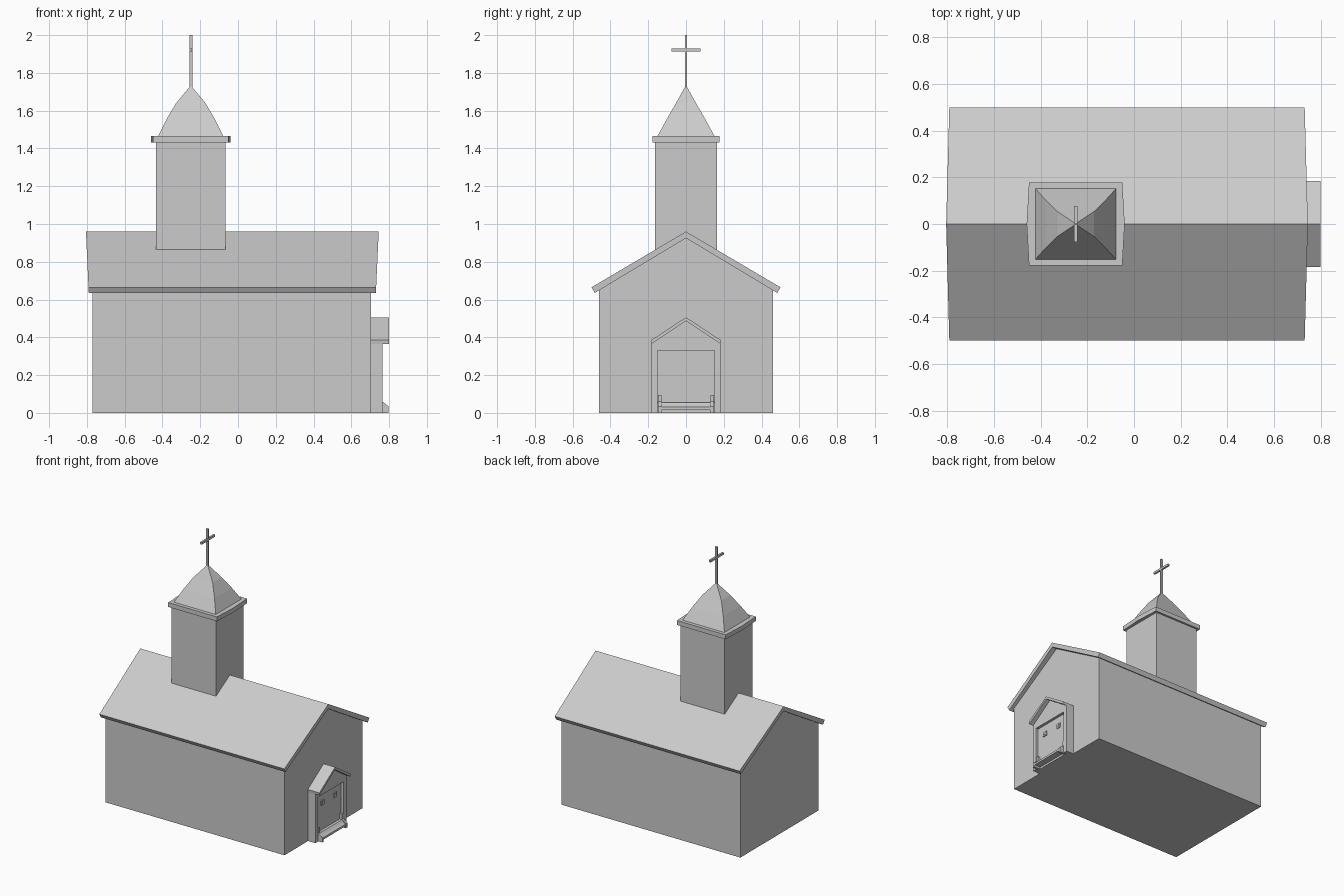
import bpy, bmesh
from mathutils import Vector

old = bpy.data.objects.get("Cube")
if old:
    bpy.data.objects.remove(old, do_unlink=True)

grey = bpy.data.materials.new("plain grey")
grey.use_nodes = True
COLOUR = (0.6, 0.6, 0.6, 1)
grey.diffuse_color = COLOUR
grey.node_tree.nodes["Principled BSDF"].inputs["Base Color"].default_value = COLOUR


def loft(name, rings):
    """Closed solid through rings with equal point counts."""
    bm = bmesh.new()
    loops = [[bm.verts.new(p) for p in ring] for ring in rings]
    n = len(loops[0])
    for a, b in zip(loops, loops[1:]):
        for i in range(n):
            j = (i + 1) % n
            bm.faces.new((a[i], a[j], b[j], b[i]))
    bm.faces.new(loops[0][::-1])
    bm.faces.new(loops[-1])
    bmesh.ops.remove_doubles(bm, verts=bm.verts, dist=1e-5)
    bmesh.ops.recalc_face_normals(bm, faces=bm.faces)
    mesh = bpy.data.meshes.new(name)
    bm.to_mesh(mesh)
    bm.free()
    mesh.materials.append(grey)
    obj = bpy.data.objects.new(name, mesh)
    bpy.context.collection.objects.link(obj)
    return obj


def along_x(name, profile, x0, x1):
    """Extrude a y-z profile along x."""
    return loft(name, [[(x, y, z) for y, z in profile] for x in (x0, x1)])


def along_y(name, profile, y0, y1):
    """Extrude an x-z profile along y."""
    return loft(name, [[(x, y, z) for x, z in profile] for y in (y0, y1)])


def box(name, x0, x1, y0, y1, z0, z1):
    return along_x(name, [(y0, z0), (y1, z0), (y1, z1), (y0, z1)], x0, x1)


def gable(half, eave, peak, base=0):
    return [(-half, base), (half, base), (half, eave), (0, peak), (-half, eave)]


def chevron(half, eave, peak, half_in, eave_in, peak_in):
    return [(-half, eave), (0, peak), (half, eave),
            (half_in, eave_in), (0, peak_in), (-half_in, eave_in)]


# Nave and main roof, whose ridge overhangs a little more than the eaves
along_x("nave", gable(0.46, 0.65, 0.925), -0.77, 0.705)
roof = chevron(0.5, 0.665, 0.96, 0.483, 0.635, 0.925)
loft("main_roof", [[(end + lean * (z - 0.635), y, z) for y, z in roof]
                   for end, lean in ((-0.79, -0.046), (0.73, 0.046))])

# Bell tower with a slightly bowed cornice
TX = -0.25
box("tower", TX - 0.183, TX + 0.183, -0.163, 0.163, 0.8, 1.44)
rim = [(-0.2, -0.178), (0.2, -0.178), (0.21, 0), (0.2, 0.178), (-0.2, 0.178), (-0.21, 0)]
loft("tower_cornice", [[(TX + x, y, z) for x, y in rim] for z in (1.432, 1.465)])

# Spire, bulging on its two end sides
spire = [(0.175, 0.154, 1.46), (0.128, 0.102, 1.555), (0.078, 0.053, 1.64), (0.003, 0.003, 1.73)]
loft("spire", [[(TX + sx * hx, sy * hy, z) for sx, sy in ((-1, -1), (1, -1), (1, 1), (-1, 1))]
               for hx, hy, z in spire])

# Cross
box("cross_post", TX - 0.008, TX + 0.008, -0.005, 0.005, 1.71, 2.0)
box("cross_arm", TX - 0.007, TX + 0.007, -0.078, 0.078, 1.913, 1.929)

# Porch: frame round the doorway, gable panel and small roof
for side, name in ((-1, "right"), (1, "left")):
    y0, y1 = sorted((side * 0.15, side * 0.182))
    box("porch_jamb_" + name, 0.7, 0.765, y0, y1, 0, 0.37)
box("porch_lintel", 0.7, 0.765, -0.15, 0.15, 0.33, 0.37)
along_x("porch_gable", gable(0.175, 0.375, 0.488, 0.365), 0.7, 0.765)
along_x("porch_roof", chevron(0.185, 0.385, 0.506, 0.182, 0.365, 0.487), 0.7, 0.8)

# Door with two small framed windows
box("door", 0.7, 0.745, -0.15, 0.15, 0, 0.33)
for y, name in ((-0.075, "right"), (0.075, "left")):
    box("window_frame_" + name, 0.74, 0.751, y - 0.018, y + 0.018, 0.24, 0.275)
    box("window_pane_" + name, 0.745, 0.754, y - 0.008, y + 0.008, 0.25, 0.265)

# Doorstep and its sloping side cheeks
along_y("doorstep", [(0.74, 0.015), (0.795, 0.015), (0.795, 0.03), (0.78, 0.04),
                     (0.765, 0.055), (0.74, 0.055)], -0.13, 0.13)
for side, name in ((-1, "right"), (1, "left")):
    y0, y1 = sorted((side * 0.13, side * 0.147))
    along_y("step_cheek_" + name, [(0.74, 0), (0.797, 0), (0.797, 0.035),
                                   (0.765, 0.06), (0.765, 0.095), (0.74, 0.095)], y0, y1)
